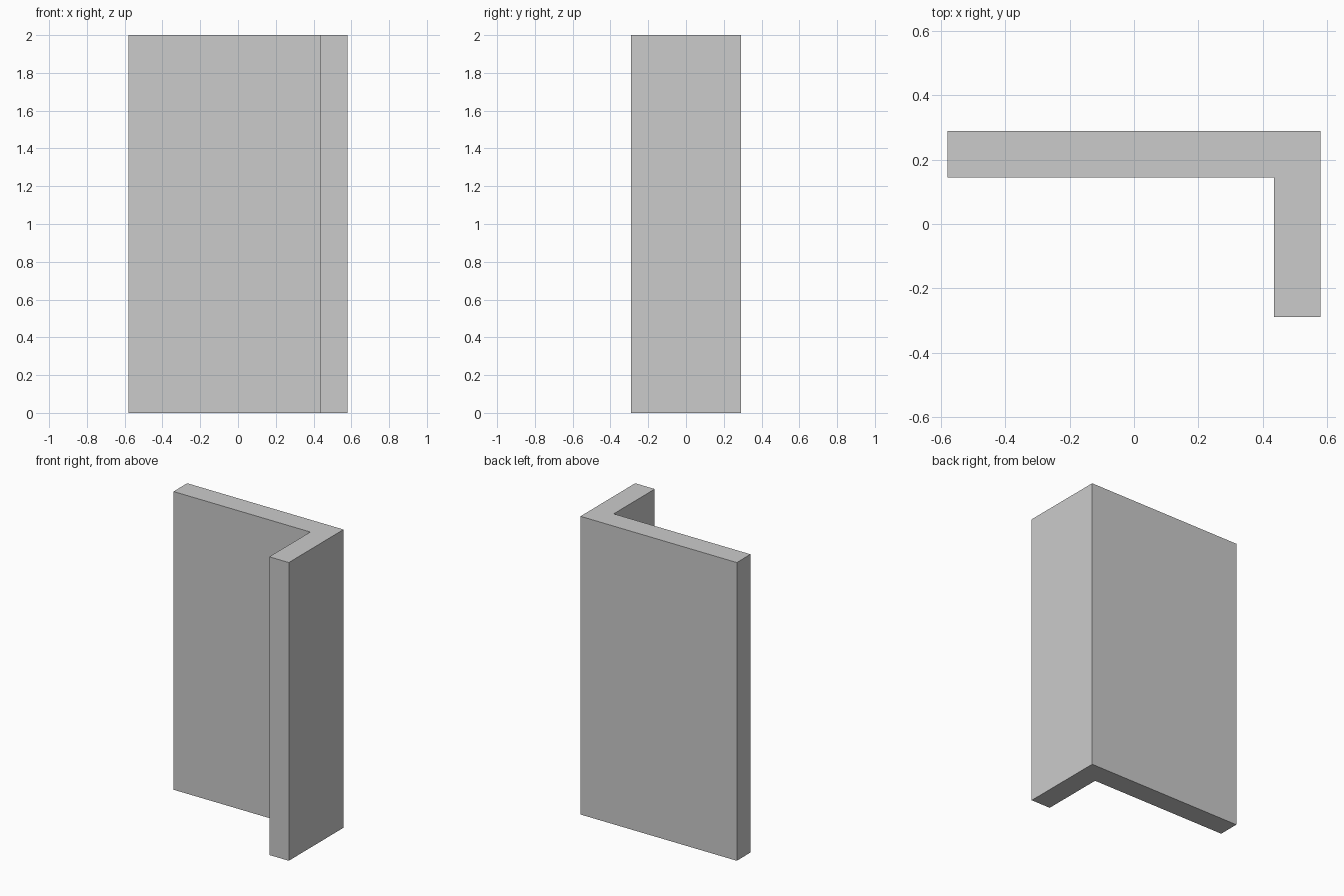
import bpy
import bmesh

if "Cube" in bpy.data.objects:
    bpy.data.objects.remove(bpy.data.objects["Cube"])

HALF_X, HALF_Y = 0.58, 0.29   # half extents of the L-shaped plan
THICK, HEIGHT = 0.145, 2.0    # wall thickness and height


def extrude_profile(name, points, height):
    """Extrude a closed plan outline upward from z = 0."""
    bm = bmesh.new()
    base = bm.faces.new([bm.verts.new((x, y, 0)) for x, y in points])
    top = bmesh.ops.extrude_face_region(bm, geom=[base], use_keep_orig=True)["geom"]
    bmesh.ops.translate(bm, vec=(0, 0, height),
                        verts=[v for v in top if isinstance(v, bmesh.types.BMVert)])
    bmesh.ops.recalc_face_normals(bm, faces=bm.faces[:])
    mesh = bpy.data.meshes.new(name)
    bm.to_mesh(mesh)
    bm.free()
    obj = bpy.data.objects.new(name, mesh)
    bpy.context.collection.objects.link(obj)
    return obj


# L-shaped corner wall: long panel at the back, short return on the right
extrude_profile("corner_wall", [
    (-HALF_X, HALF_Y),
    (-HALF_X, HALF_Y - THICK),
    (HALF_X - THICK, HALF_Y - THICK),
    (HALF_X - THICK, -HALF_Y),
    (HALF_X, -HALF_Y),
    (HALF_X, HALF_Y),
], HEIGHT)
